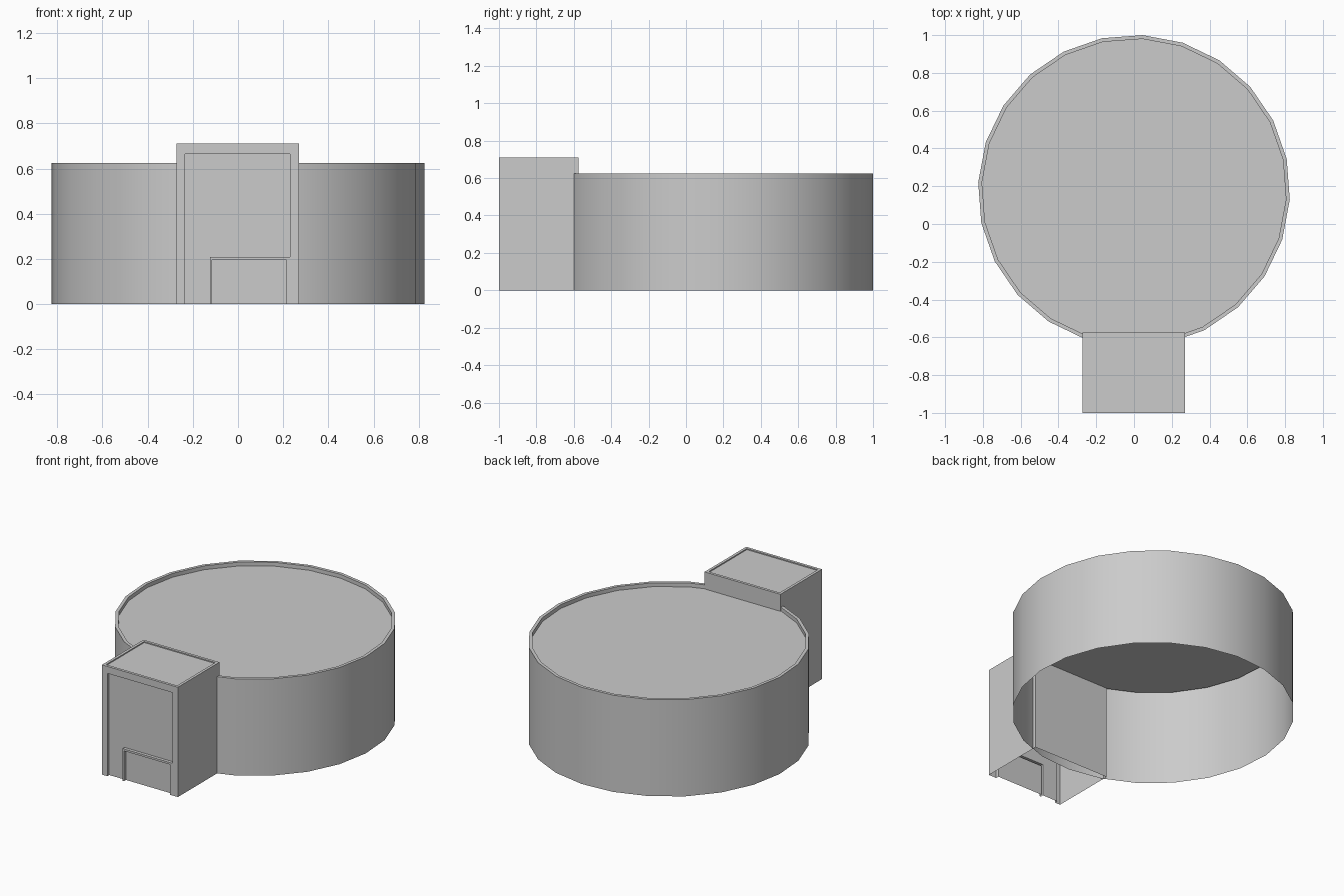
import bpy, bmesh, math
from mathutils import Vector

cube = bpy.data.objects.get("Cube")
if cube:
    bpy.data.objects.remove(cube, do_unlink=True)

grey = bpy.data.materials.new("plain_grey")
grey.use_nodes = True
grey.diffuse_color = (0.6, 0.6, 0.6, 1)
grey.node_tree.nodes["Principled BSDF"].inputs["Base Color"].default_value = (0.6, 0.6, 0.6, 1)


def finish(bm, name, smooth=False):
    mesh = bpy.data.meshes.new(name)
    bm.to_mesh(mesh)
    bm.free()
    mesh.materials.append(grey)
    obj = bpy.data.objects.new(name, mesh)
    bpy.context.collection.objects.link(obj)
    if smooth:
        bpy.ops.object.select_all(action='DESELECT')
        obj.select_set(True)
        bpy.context.view_layer.objects.active = obj
        bpy.ops.object.shade_smooth_by_angle(angle=math.radians(30))
    return obj


def sunk_roof(bm, face, rim, depth):
    """Leave a narrow rim around a roof face and drop the middle."""
    bmesh.ops.inset_individual(bm, faces=[face], thickness=rim)
    inner = bmesh.ops.extrude_discrete_faces(bm, faces=[face])["faces"][0]
    # the dropped face is joined back to the rim by short walls
    lower = list(inner.verts)
    upper = [v.co.copy() for v in lower]
    for v in lower:
        v.co.z -= depth
    n = len(lower)
    for i in range(n):
        j = (i + 1) % n
        ring = [upper[j], upper[i], lower[i].co, lower[j].co]
        bm.faces.new([bm.verts.new(p) for p in reversed(ring)])
    bmesh.ops.remove_doubles(bm, verts=bm.verts, dist=0.0001)


# Round main hall: an open-bottomed drum with a parapet round the roof
SIDES, RADIUS, HALL_Y, HALL_H = 24, 0.826, 0.175, 0.625
bm = bmesh.new()
turn = math.radians(-3.2)
ring = [(RADIUS * math.cos(turn + math.tau * i / SIDES),
         HALL_Y + RADIUS * math.sin(turn + math.tau * i / SIDES)) for i in range(SIDES)]
low = [bm.verts.new((x, y, 0)) for x, y in ring]
high = [bm.verts.new((x, y, HALL_H)) for x, y in ring]
for i in range(SIDES):
    j = (i + 1) % SIDES
    bm.faces.new((low[i], low[j], high[j], high[i]))
# parapet top, inner wall and roof follow the same ring, scaled inwards
k = (RADIUS - 0.02) / RADIUS


def inner_ring(z):
    return [bm.verts.new((x * k, HALL_Y + (y - HALL_Y) * k, z)) for x, y in ring]


lip, floor = inner_ring(HALL_H), inner_ring(HALL_H - 0.025)
for a, b in ((high, lip), (lip, floor)):
    for i in range(SIDES):
        j = (i + 1) % SIDES
        bm.faces.new((a[i], a[j], b[j], b[i]))
bm.faces.new(floor)
finish(bm, "round_hall", smooth=True)

# Entrance block: side walls, back wall and roof, open underneath
X0, X1, Y0, Y1, TOP = -0.273, 0.27, -1.0, -0.575, 0.71
bm = bmesh.new()
bmesh.ops.create_cube(bm, size=1)
for v in bm.verts:
    v.co = Vector((X1 if v.co.x > 0 else X0, Y1 if v.co.y > 0 else Y0, TOP if v.co.z > 0 else 0))
bm.normal_update()
bmesh.ops.delete(bm, geom=[f for f in bm.faces if f.normal.z < -0.5 or f.normal.y < -0.5],
                 context='FACES_ONLY')
roof = next(f for f in bm.faces if f.normal.z > 0.5)
sunk_roof(bm, roof, 0.025, 0.007)
finish(bm, "entrance_block")

# Entrance front: outer frame with a thin door trim, in one flat piece
wall_panel = [(-0.235, 0), (-0.125, 0), (-0.125, 0.208), (0.23, 0.208), (0.23, 0.665), (-0.235, 0.665)]
door_panel = [(-0.115, 0), (0.215, 0), (0.215, 0.195), (-0.115, 0.195)]
frame = ([(X0, 0), wall_panel[0]] + wall_panel[:0:-1] + [door_panel[0]]
         + door_panel[:0:-1] + [(X1, 0), (X1, TOP), (X0, TOP)])
bm = bmesh.new()
bm.faces.new([bm.verts.new((x, Y0, z)) for x, z in frame])
finish(bm, "entrance_frame")


# Recessed panels, each with the short reveals that join it to the frame
def recessed_panel(name, outline, depth):
    bm = bmesh.new()
    near = [bm.verts.new((x, Y0, z)) for x, z in outline]
    far = [bm.verts.new((x, Y0 + depth, z)) for x, z in outline]
    bm.faces.new(far)
    for i in range(len(outline)):
        j = (i + 1) % len(outline)
        if outline[i][1] or outline[j][1]:
            bm.faces.new((near[i], near[j], far[j], far[i]))
    finish(bm, name)


recessed_panel("entrance_wall_panel", wall_panel, 0.02)
recessed_panel("door", door_panel, 0.02)
